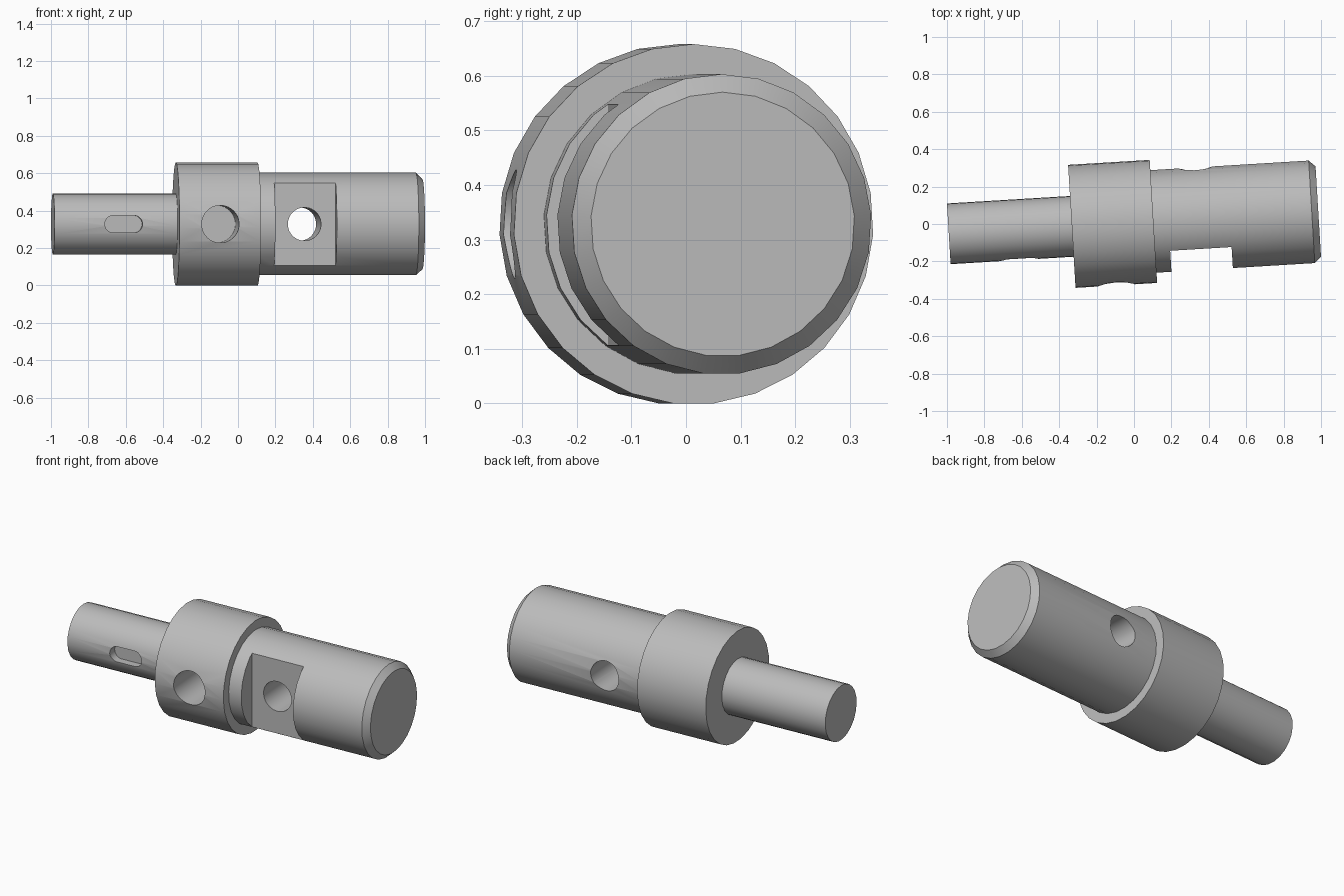
import bpy, bmesh
from math import sin, cos, pi, atan
from mathutils import Matrix

cube = bpy.data.objects.get("Cube")
if cube:
    bpy.data.objects.remove(cube, do_unlink=True)

steel = bpy.data.materials.new("grey steel")
steel.use_nodes = True
GREY = (0.5, 0.5, 0.5, 1)
steel.diffuse_color = GREY
steel.node_tree.nodes["Principled BSDF"].inputs["Base Color"].default_value = GREY

# The shaft axis is local x, turned slightly about z
PLACE = Matrix.Translation((0, 0.0075, 0.328)) @ Matrix.Rotation(atan(0.0606), 4, 'Z')


def loft(name, rings):
    """Solid through matching rings of points, capped at both ends."""
    bm = bmesh.new()
    loops = [[bm.verts.new(p) for p in ring] for ring in rings]
    n = len(loops[0])
    for a, b in zip(loops, loops[1:]):
        for i in range(n):
            j = (i + 1) % n
            bm.faces.new((a[i], a[j], b[j], b[i]))
    bm.faces.new(loops[0])
    bm.faces.new(loops[-1])
    bmesh.ops.recalc_face_normals(bm, faces=bm.faces)
    mesh = bpy.data.meshes.new(name)
    bm.to_mesh(mesh)
    bm.free()
    mesh.materials.append(steel)
    ob = bpy.data.objects.new(name, mesh)
    bpy.context.collection.objects.link(ob)
    ob.matrix_world = PLACE
    return ob


def turned(name, sides, profile):
    """Turned part from (x, radius) pairs, with a vertex on top."""
    angles = [2 * pi * i / sides for i in range(sides)]
    return loft(name, [[(x, r * sin(a), r * cos(a)) for a in angles]
                       for x, r in profile])


def slot_cutter(name, x, r, half_length, y0, y1, sides=36):
    """Round or stadium-shaped cutter running along y."""
    outline = []
    for i in range(sides):
        a = 2 * pi * (i + 0.5) / sides
        shift = half_length if cos(a) > 0 else -half_length
        outline.append((x + shift + r * cos(a), r * sin(a)))
    return loft(name, [[(px, y, pz) for px, pz in outline] for y in (y0, y1)])


def box_cutter(name, x0, x1, y0, y1, h):
    corners = [(x0, -h), (x1, -h), (x1, h), (x0, h)]
    return loft(name, [[(x, y, z) for x, z in corners] for y in (y0, y1)])


def cut(part, cutter):
    cutter.hide_render = True
    mod = part.modifiers.new("cut", 'BOOLEAN')
    mod.operation = 'DIFFERENCE'
    mod.solver = 'EXACT'
    mod.object = cutter
    bpy.context.view_layer.objects.active = part
    bpy.ops.object.modifier_apply(modifier=mod.name)
    bpy.data.objects.remove(cutter, do_unlink=True)


# Three turned sections
narrow_shaft = turned("narrow_shaft", 23, [(-0.992, 0.163), (-0.333, 0.163)])
collar = turned("collar", 27, [(-0.333, 0.33), (0.104, 0.33)])
wide_shaft = turned("wide_shaft", 25, [(0.104, 0.275), (0.952, 0.275), (0.987, 0.242)])

# Shallow keyway, blind collar hole, milled flat with a through hole
cut(narrow_shaft, slot_cutter("keyway_cutter", -0.622, 0.046, 0.055, -0.3, -0.11))
cut(collar, slot_cutter("collar_hole_cutter", -0.114, 0.1, 0, -0.5, 0))
cut(wide_shaft, box_cutter("flat_cutter", 0.184, 0.513, -0.5, -0.162, 0.4))
cut(wide_shaft, slot_cutter("cross_hole_cutter", 0.346, 0.089, 0, -0.5, 0.5))

# Smooth the round walls, keep the machined edges sharp
bpy.ops.object.select_all(action='DESELECT')
for part in (narrow_shaft, collar, wide_shaft):
    part.select_set(True)
bpy.context.view_layer.objects.active = collar
bpy.ops.object.shade_smooth_by_angle(angle=pi / 6)
